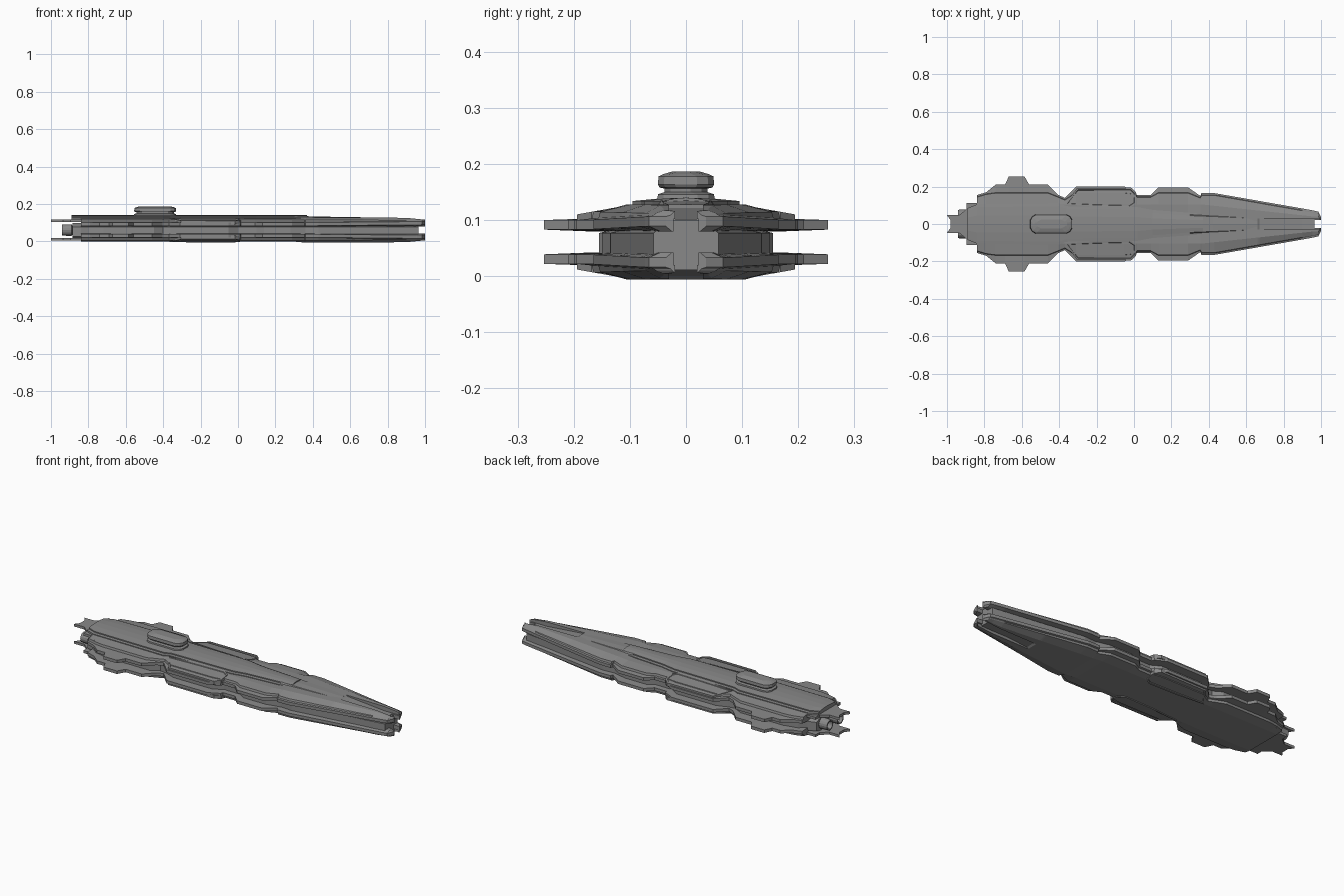
import bpy, bmesh, math

if "Cube" in bpy.data.objects:
    bpy.data.objects.remove(bpy.data.objects["Cube"])

MID = 0.061  # height of the horizontal symmetry plane of the two shells

hull_grey = bpy.data.materials.new("hull_grey")
hull_grey.use_nodes = True
hull_grey.diffuse_color = (0.25, 0.25, 0.25, 1)
hull_grey.node_tree.nodes["Principled BSDF"].inputs["Base Color"].default_value = (0.25, 0.25, 0.25, 1)


def finish(name, bm, mirror=True):
    """Clean the mesh, drop faces on the centre plane and mirror across it."""
    bmesh.ops.remove_doubles(bm, verts=bm.verts, dist=1e-5)
    bmesh.ops.recalc_face_normals(bm, faces=bm.faces)
    if mirror:
        inner = [f for f in bm.faces if all(abs(v.co.y) < 1e-5 for v in f.verts)]
        bmesh.ops.delete(bm, geom=inner, context='FACES')
    mesh = bpy.data.meshes.new(name)
    bm.to_mesh(mesh)
    bm.free()
    mesh.materials.append(hull_grey)
    ob = bpy.data.objects.new(name, mesh)
    bpy.context.collection.objects.link(ob)
    if mirror:
        mod = ob.modifiers.new("mirror", 'MIRROR')
        mod.use_axis = (False, True, False)
    return ob


def loft(name, rings, mirror=True):
    """Skin a list of equal rings and cap both ends."""
    bm = bmesh.new()
    rows = [[bm.verts.new(p) for p in ring] for ring in rings]
    n = len(rows[0])
    for a, b in zip(rows, rows[1:]):
        for i in range(n):
            j = (i + 1) % n
            bm.faces.new((a[i], a[j], b[j], b[i]))
    bm.faces.new(rows[0])
    bm.faces.new(rows[-1])
    return finish(name, bm, mirror)


def flip(p):
    return (p[0], p[1], 2 * MID - p[2])


def both(name, rings):
    """Build an upper part and its copy below the symmetry plane."""
    loft("upper_" + name, rings)
    loft("lower_" + name, [[flip(p) for p in r] for r in rings])


def lerp(a, b, t):
    return a + (b - a) * max(0, min(1, t))


# Armour shells: half widths along the hull
outline = [(-0.84, 0.155), (-0.79, 0.17), (-0.74, 0.21), (-0.69, 0.21), (-0.67, 0.253),
           (-0.585, 0.253), (-0.56, 0.21), (-0.46, 0.21), (-0.405, 0.155), (-0.37, 0.14),
           (-0.31, 0.2), (-0.05, 0.2), (0.01, 0.17), (0.015, 0.155), (0.09, 0.155),
           (0.13, 0.195), (0.29, 0.195), (0.355, 0.15), (0.36, 0.165), (0.43, 0.165),
           (0.66, 0.125), (0.67, 0.123), (0.9, 0.083), (0.955, 0.073), (0.956, 0.073),
           (0.985, 0.066), (1.0, 0.036)]


def shell_section(x, w):
    bow = (x - 0.36) / 0.6
    top = 0.122 + 0.006 * (x > 0.3) - 0.012 * max(0, (x - 0.88) / 0.12)
    shoulder = min(0.165, w - 0.012)
    flat = min(lerp(0.105, 0.04, bow), shoulder - 0.004)
    slot = min(0.03, flat)
    inner = 0.022 if x > 0.9555 else 0
    floor = top if x < 0.665 else lerp(top, 0.102, (x - 0.6) / 0.3)
    edge = lerp(0.1, 0.106, bow)
    return [(x, inner, floor), (x, slot, floor), (x, slot, top), (x, flat, top),
            (x, shoulder, lerp(0.115, 0.112, bow)), (x, shoulder + 0.003, edge + 0.003),
            (x, w, edge), (x, w, edge - 0.017), (x, w * 0.7, 0.08),
            (x, max(w * 0.5, inner), 0.08), (x, inner, 0.08)]


both("shell", [shell_section(x, w) for x, w in outline])

# Recessed middle hull with a blunt eight-sided bow
core = [(-0.885, 0.09), (-0.84, 0.105), (-0.8, 0.135), (-0.72, 0.155), (-0.45, 0.155),
        (-0.4, 0.125), (-0.36, 0.13), (-0.3, 0.155), (-0.05, 0.155), (0.0, 0.125),
        (0.1, 0.125), (0.14, 0.15), (0.28, 0.15), (0.36, 0.13), (0.43, 0.135), (0.965, 0.058)]
loft("middle_hull", [[(x, 0, 0.011), (x, w * 0.45, 0.011), (x, w, 0.027), (x, w, 0.077),
                      (x, w * 0.45, 0.099), (x, 0, 0.099)] for x, w in core])

# Raised dorsal deck in two steps
deck = [(-0.89, 0.07), (-0.84, 0.09), (-0.4, 0.095), (-0.36, 0.08),
        (0.02, 0.075), (0.1, 0.06), (0.37, 0.04)]
loft("dorsal_deck", [[(x, 0, 0.14), (x, w * 0.5, 0.1385), (x, w, 0.134), (x, w, 0.128),
                      (x, w + 0.015, 0.126), (x, w + 0.015, 0.115), (x, 0, 0.115)]
                     for x, w in deck])
loft("bow_spine", [[(x, 0, z), (x, w, z - 0.002), (x, w + 0.01, 0.12), (x, 0, 0.12)]
                   for x, w, z in [(0.3, 0.045, 0.137), (0.42, 0.04, 0.133), (0.66, 0.03, 0.129)]])


# Forked tail plates
def plate(outline, low, high):
    return [[(x, y, z) for x, y in outline] for z in (low, high)]


tail = [(-0.98, 0), (-0.98, 0.02), (-1, 0.047), (-0.935, 0.047), (-0.895, 0.08),
        (-0.895, 0.112), (-0.835, 0.112), (-0.8, 0.15), (-0.78, 0)]
both("tail_fork", plate(tail, 0.103, 0.117))

# Side panels with a raised rim around a sunken centre
panel = [(-0.365, 0.105), (-0.305, 0.192), (-0.015, 0.194), (0.012, 0.168),
         (0.012, 0.11), (-0.02, 0.088), (-0.2, 0.092)]


def side_panel(name, upper):
    bm = bmesh.new()
    rows = [[bm.verts.new((x, y, lerp(0.123, 0.106, (y - 0.1) / 0.095) + dz)) for x, y in panel]
            for dz in (-0.015, 0.004)]
    n = len(panel)
    for i in range(n):
        j = (i + 1) % n
        bm.faces.new((rows[0][i], rows[0][j], rows[1][j], rows[1][i]))
    bm.faces.new(rows[0])
    lid = bm.faces.new(rows[1])
    bmesh.ops.recalc_face_normals(bm, faces=bm.faces)
    bmesh.ops.inset_region(bm, faces=[lid], thickness=0.01)
    bmesh.ops.inset_region(bm, faces=[lid], thickness=0.003, depth=-0.004)
    if not upper:
        for v in bm.verts:
            v.co = flip(v.co)
    finish(name, bm)


side_panel("upper_side_panel", True)
side_panel("lower_side_panel", False)


# Command tower: long octagons stacked into a waisted block
def tower_ring(z, grow):
    hx, hy, c = 0.112 + grow, 0.05 + grow, 0.03
    quarter = [(hx, hy - c), (hx - c * 0.35, hy - c * 0.35), (hx - c, hy)]
    pts = quarter + [(-x, y) for x, y in reversed(quarter)]
    pts += [(-x, -y) for x, y in pts]
    return [(x - 0.443, y, z) for x, y in pts]


tower = [(0.13, 0.002), (0.146, 0), (0.15, -0.012), (0.156, -0.012), (0.158, -0.003),
         (0.163, 0), (0.178, -0.001), (0.182, -0.01), (0.187, -0.027)]
loft("command_tower", [tower_ring(z, g) for z, g in tower], False)

# Twin engine nozzles with hollow ends
nozzle = [(-0.82, 0.024), (-0.885, 0.024), (-0.89, 0.031), (-0.94, 0.029),
          (-0.94, 0.022), (-0.905, 0.018)]
steps = [2 * math.pi * i / 16 for i in range(16)]
loft("engine_nozzle", [[(x, 0.047 + r * math.cos(a), 0.06 + r * math.sin(a)) for a in steps]
                       for x, r in nozzle])
